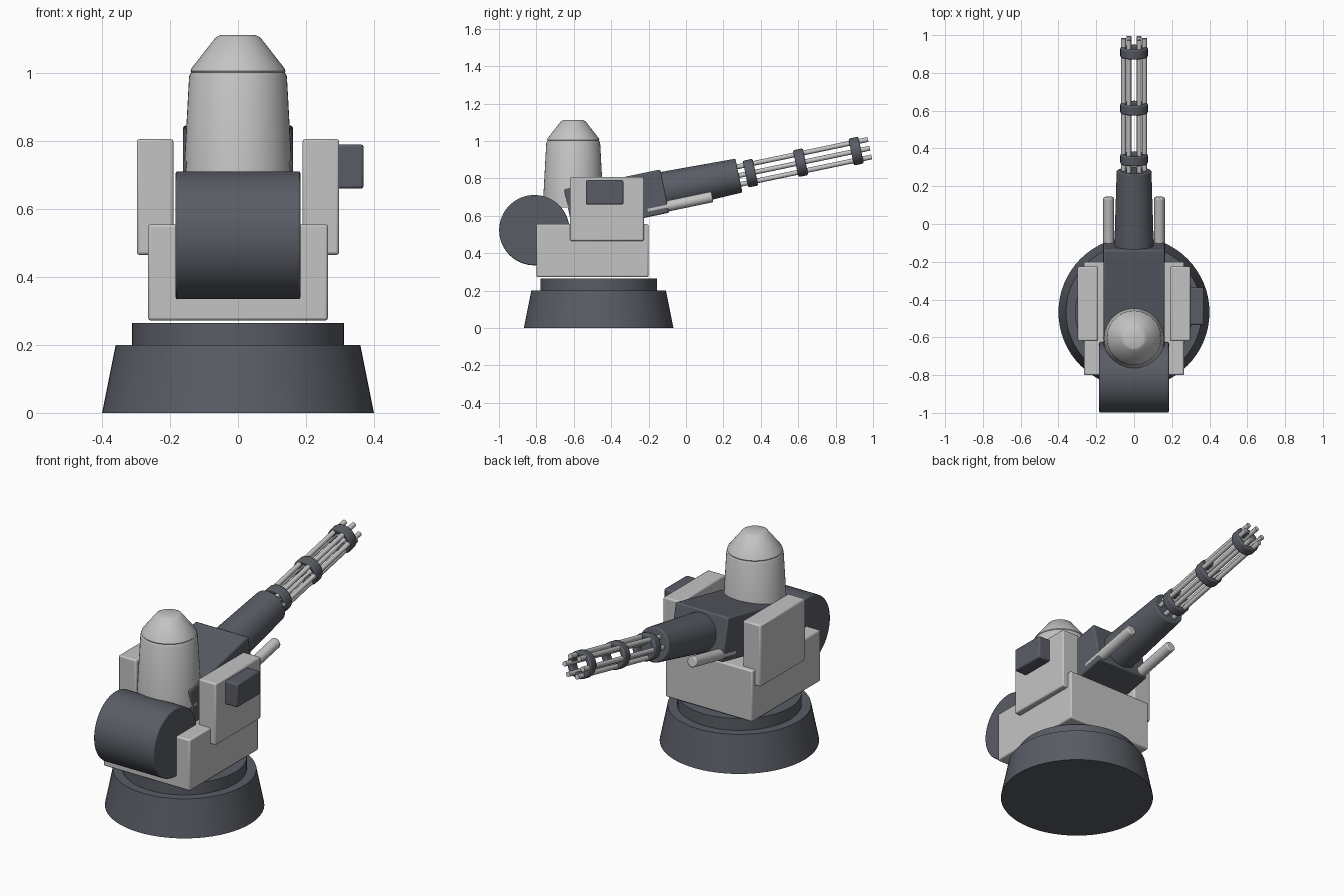
import bpy, bmesh, math
from mathutils import Matrix, Vector

cube = bpy.data.objects.get("Cube")
if cube:
    bpy.data.objects.remove(cube, do_unlink=True)


def material(name, rgb):
    m = bpy.data.materials.new(name)
    m.use_nodes = True
    m.diffuse_color = (*rgb, 1)
    m.node_tree.nodes["Principled BSDF"].inputs["Base Color"].default_value = (*rgb, 1)
    return m


LIGHT = material("light grey", (0.55, 0.55, 0.55))
DARK = material("dark slate", (0.10, 0.108, 0.13))


def finish(name, bm, mat, matrix, bevel=0.0):
    bmesh.ops.recalc_face_normals(bm, faces=bm.faces)
    me = bpy.data.meshes.new(name)
    bm.to_mesh(me)
    bm.free()
    me.materials.append(mat)
    ob = bpy.data.objects.new(name, me)
    bpy.context.collection.objects.link(ob)
    ob.matrix_world = matrix
    if bevel:
        mod = ob.modifiers.new("soft edges", "BEVEL")
        mod.width = bevel
        mod.segments = 2
        mod.limit_method = "ANGLE"
        mod.angle_limit = math.radians(40)
    bpy.ops.object.select_all(action="DESELECT")
    ob.select_set(True)
    bpy.context.view_layer.objects.active = ob
    bpy.ops.object.shade_smooth_by_angle(angle=math.radians(30))
    return ob


def box(name, lo, hi, mat, matrix=Matrix(), bevel=0.008):
    lo, hi = Vector(lo), Vector(hi)
    bm = bmesh.new()
    bmesh.ops.create_cube(bm, size=1)
    bmesh.ops.scale(bm, vec=hi - lo, verts=bm.verts)
    bmesh.ops.translate(bm, vec=(lo + hi) / 2, verts=bm.verts)
    return finish(name, bm, mat, matrix, bevel)


def lathe(name, profile, mat, matrix=Matrix(), sides=48, closed=False, bevel=0.0):
    """Turn a (radius, height) profile about local z; open profiles get end caps."""
    bm = bmesh.new()
    rings = [[bm.verts.new((r * math.cos(a), r * math.sin(a), z))
              for a in (math.tau * i / sides for i in range(sides))]
             for r, z in profile]
    pairs = list(zip(rings, rings[1:]))
    if closed:
        pairs.append((rings[-1], rings[0]))
    else:
        bm.faces.new(rings[0])
        bm.faces.new(rings[-1])
    for a, b in pairs:
        for i in range(sides):
            j = (i + 1) % sides
            bm.faces.new((a[i], a[j], b[j], b[i]))
    return finish(name, bm, mat, matrix, bevel)


# Round base and turntable
at_base = Matrix.Translation((0, -0.467, 0))
lathe("base", [(0.40, 0), (0.38, 0.1), (0.36, 0.2)], DARK, at_base, sides=64)
lathe("turntable", [(0.312, 0.195), (0.312, 0.265)], DARK, at_base, sides=64)

# Body with side plates and one side box
box("body", (-0.265, -0.80, 0.272), (0.265, -0.20, 0.555), LIGHT)
for side, label in ((1, "left"), (-1, "right")):
    xs = sorted((side * 0.19, side * 0.298))
    box(label + "_side_plate", (xs[0], -0.62, 0.465), (xs[1], -0.225, 0.806), LIGHT)
box("side_box", (0.29, -0.535, 0.66), (0.37, -0.335, 0.79), DARK)

# Ammunition drum lying across the body
lathe("drum", [(0.188, -0.184), (0.188, 0.184)], DARK,
      Matrix.Translation((0, -0.811, 0.523)) @ Matrix.Rotation(math.pi / 2, 4, "Y"),
      sides=64, bevel=0.006)

# Sensor dome and its conical cap
at_dome = Matrix.Translation((0, -0.603, 0))
lathe("dome", [(0.163, 0.645), (0.144, 0.99), (0.138, 1.002)], LIGHT, at_dome)
lathe("dome_cap", [(0.136, 1.0), (0.140, 1.006), (0.137, 1.014), (0.066, 1.105),
                   (0.052, 1.112)], LIGHT, at_dome)

# Gun assembly: local y runs along the raised barrel, origin at the casing mouth
tilt = math.radians(11.8)
gun = Matrix.Translation((0, 0.283, 0.815)) @ Matrix.Rotation(tilt, 4, "X")
along = gun @ Matrix.Rotation(-math.pi / 2, 4, "X")
box("gun_housing", (-0.162, -0.93, -0.118), (0.162, -0.405, 0.118), DARK, gun)
lathe("barrel_casing", [(0.105, -0.43), (0.092, 0)], DARK, along, bevel=0.006)

# Cluster of six barrels held by three rings
for i in range(6):
    a = math.tau * i / 6
    offset = Matrix.Translation((0.055 * math.cos(a), 0.055 * math.sin(a), 0))
    lathe(f"barrel_{i + 1}", [(0.013, -0.03), (0.013, 0.715)], LIGHT,
          along @ offset, sides=16)
for i, t in enumerate((0.063, 0.337, 0.64)):
    lathe(f"barrel_ring_{i + 1}",
          [(0.045, t - 0.027), (0.073, t - 0.027), (0.073, t + 0.027), (0.045, t + 0.027)],
          DARK, along, sides=32, closed=True, bevel=0.008)

# Pair of small tubes under the casing
for side, label in ((1, "left"), (-1, "right")):
    place = along @ Matrix.Translation((side * 0.134, 0.082, 0))
    lathe(label + "_tube", [(0.029, -0.52), (0.029, -0.162)], LIGHT, place,
          sides=24, bevel=0.006)
